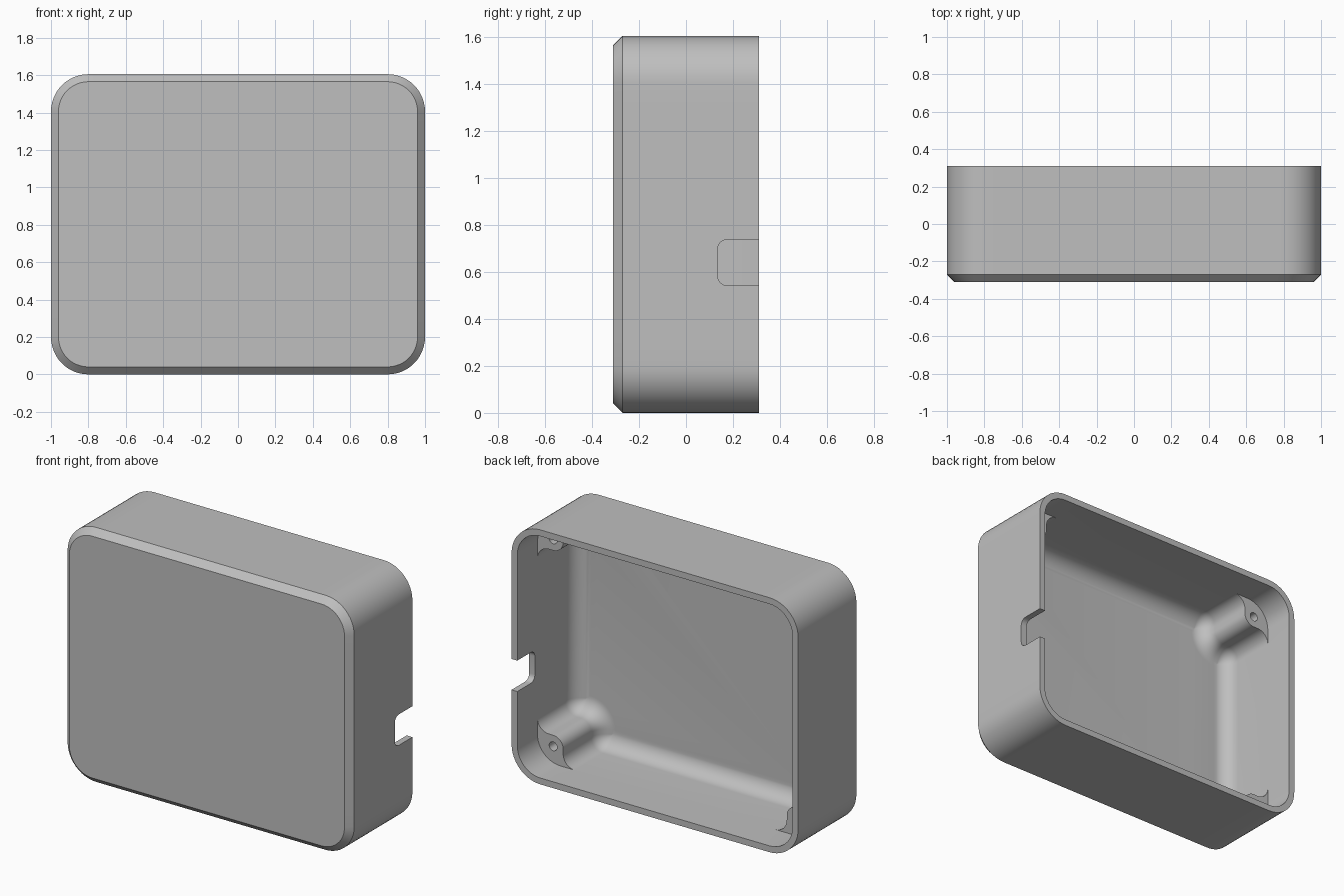
import bpy, bmesh
from math import sin, cos, pi, radians
from mathutils import Matrix

if "Cube" in bpy.data.objects:
    bpy.data.objects.remove(bpy.data.objects["Cube"])

W, H, D = 1.0, 1.605, 0.31      # half width, height, half depth
WALL, RADIUS, TIP = 0.04, 0.2, 0.30
LEDGE, FILLET = 0.11, 0.1       # boss top and floor fillet
BOSS, BOSS_R, BLEND = 0.15, 0.07, 0.08
STEPS = 12
CORNERS = [(1, 1), (-1, 1), (-1, -1), (1, -1)]
QUARTER = [i * pi / 2 / STEPS for i in range(STEPS + 1)]


def plain_corner(inset):
    """Rounded corner, measured from the outer corner of the box."""
    r, c = RADIUS - inset, RADIUS
    arc = [(c - r * cos(a), c - r * sin(a)) for a in QUARTER]
    return [(inset, TIP)] + arc + [(TIP, inset)]


def boss_corner(t):
    """Corner wrapping round a screw boss, offset inward by t."""
    m = max(BLEND, t)
    k, r, side = m - t, BOSS_R + t, BOSS + BOSS_R
    hollow = [(WALL + m - k * cos(a), side + m - k * sin(a)) for a in QUARTER]
    bulge = [(BOSS + r * sin(a), BOSS + r * cos(a)) for a in QUARTER]
    return hollow + bulge + [(v, u) for u, v in reversed(hollow)]


def ring(bm, corner, y):
    """Four corner runs of vertices at depth y."""
    runs = []
    for sx, sz in CORNERS:
        pts = corner if sx * sz > 0 else corner[::-1]
        runs.append([bm.verts.new((sx * (W - u), y, H / 2 + sz * (H / 2 - v)))
                     for u, v in pts])
    return runs


def loft(bm, rings):
    for a, b in zip(rings, rings[1:]):
        a, b = sum(a, []), sum(b, [])
        for i in range(len(a)):
            j = (i + 1) % len(a)
            bm.faces.new((a[i], a[j], b[j], b[i]))


def make_object(name, bm):
    bmesh.ops.recalc_face_normals(bm, faces=bm.faces)
    mesh = bpy.data.meshes.new(name)
    bm.to_mesh(mesh)
    bm.free()
    obj = bpy.data.objects.new(name, mesh)
    bpy.context.collection.objects.link(obj)
    return obj


# Shell: chamfered front, outer walls, rim and upper inner walls
bm = bmesh.new()
shell = [ring(bm, plain_corner(i), y) for i, y in
         [(WALL, -D), (0, WALL - D), (0, D), (WALL, D), (WALL, LEDGE)]]
loft(bm, shell)
bm.faces.new(sum(shell[0], []))

# Lower cavity with bosses, filleted into the floor
floor = WALL - D
cavity = [ring(bm, boss_corner(0), LEDGE)]
cavity += [ring(bm, boss_corner(FILLET * (1 - cos(a))), floor + FILLET * (1 - sin(a)))
           for a in QUARTER]
loft(bm, cavity)
bm.faces.new(sum(cavity[-1], []))

# Flat boss tops
for outer, inner in zip(shell[-1], cavity[0]):
    bm.faces.new(outer + inner[-2:0:-1])
bmesh.ops.remove_doubles(bm, verts=bm.verts, dist=0.0001)
bmesh.ops.dissolve_degenerate(bm, edges=bm.edges, dist=0.0001)
box = make_object("enclosure_shell", bm)

# Cable notch cutter in the left wall
bm = bmesh.new()
bmesh.ops.create_cube(bm, size=1, matrix=Matrix.Translation((1, 0.335, 0.64))
                      @ Matrix.Diagonal((0.2, 0.4, 0.195, 1)))
edges = [e for e in bm.edges if all(v.co.y < 0.2 for v in e.verts)
         and abs(e.verts[0].co.x - e.verts[1].co.x) > 0.1]
bmesh.ops.bevel(bm, geom=edges, offset=0.04, segments=8, profile=0.5, affect='EDGES')
cutters = [make_object("notch_cutter", bm)]

# Screw hole cutters
bm = bmesh.new()
for sx, sz in CORNERS:
    place = Matrix.Translation((sx * (W - BOSS), LEDGE - 0.1,
                                H / 2 + sz * (H / 2 - BOSS)))
    bmesh.ops.create_cone(bm, cap_ends=True, segments=24, radius1=0.028, radius2=0.028,
                          depth=0.4, matrix=place @ Matrix.Rotation(pi / 2, 4, 'X'))
cutters.append(make_object("screw_hole_cutter", bm))

bpy.ops.object.select_all(action='DESELECT')
bpy.context.view_layer.objects.active = box
box.select_set(True)
for cutter in cutters:
    cutter.hide_render = True
    mod = box.modifiers.new(cutter.name, 'BOOLEAN')
    mod.operation, mod.solver, mod.object = 'DIFFERENCE', 'EXACT', cutter
    bpy.ops.object.modifier_apply(modifier=mod.name)
    bpy.data.objects.remove(cutter)

# Material
grey = (0.52, 0.52, 0.52, 1)
mat = bpy.data.materials.new("plain grey")
mat.use_nodes = True
mat.diffuse_color = grey
mat.node_tree.nodes["Principled BSDF"].inputs["Base Color"].default_value = grey
box.data.materials.clear()
box.data.materials.append(mat)
bpy.ops.object.shade_smooth_by_angle(angle=radians(30))
